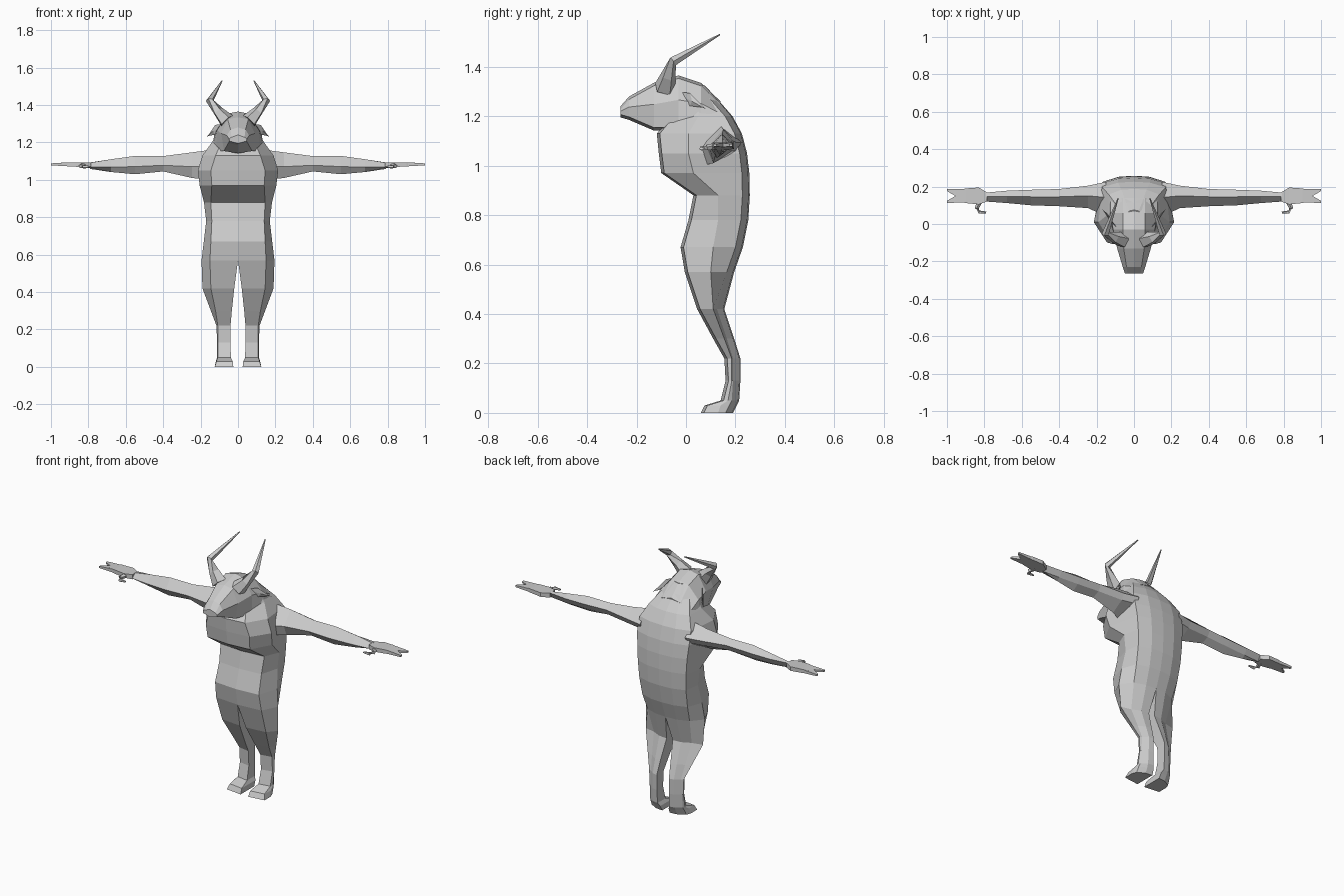
import bpy, bmesh, math
from mathutils import Vector

hide = bpy.data.materials.new("pale grey hide")
hide.diffuse_color = (0.6, 0.6, 0.6, 1)


def make(name, rings):
    """Loft closed rings on the +x side, cap the ends, then mirror across x."""
    bm = bmesh.new()
    for s in (1, -1):
        rows = [[bm.verts.new((p[0] * s, p[1], p[2])) for p in r] for r in rings]
        n = len(rows[0])
        faces = []
        for a, b in zip(rows, rows[1:]):
            for i in range(n):
                j = (i + 1) % n
                faces.append((a[i], a[j], b[j], b[i]))
        faces += [rows[0], rows[-1]]
        for f in faces:
            if any(abs(v.co.x) > 1e-5 for v in f):   # no wall in the middle plane
                bm.faces.new(f)
    bmesh.ops.remove_doubles(bm, verts=bm.verts[:], dist=1e-4)
    bmesh.ops.recalc_face_normals(bm, faces=bm.faces[:])
    me = bpy.data.meshes.new(name)
    bm.to_mesh(me)
    bm.free()
    me.materials.append(hide)
    ob = bpy.data.objects.new(name, me)
    bpy.context.collection.objects.link(ob)
    return ob


def tube(path, sides=6):
    """Rings around a path of (point, radius) with any direction."""
    rings = []
    pts = [Vector(p) for p, r in path]
    for k, (p, r) in enumerate(path):
        d = (pts[min(k + 1, len(pts) - 1)] - pts[max(k - 1, 0)]).normalized()
        u = d.cross(Vector((0.3, 1, 0.1))).normalized()
        w = d.cross(u)
        rings.append([pts[k] + r * (math.cos(t) * u + math.sin(t) * w)
                      for t in [2 * math.pi * i / sides for i in range(sides)]])
    return rings


# Legs: z, inner x, front x, side x, back x, front y, side y, back y
legs = [(0.0, .025, .125, .125, .115, .06, .13, .19),
        (0.03, .028, .115, .118, .112, .075, .14, .205),
        (0.05, .038, .108, .112, .108, .14, .17, .215),
        (0.13, .04, .108, .112, .105, .16, .185, .22),
        (0.22, .04, .108, .115, .10, .155, .185, .22),
        (0.30, .033, .12, .145, .11, .11, .155, .195),
        (0.42, .02, .145, .19, .125, .045, .11, .155)]
# Torso up to the nape: same columns
torso = [(0.57, 0, .15, .195, .14, -.005, .10, .195),
         (0.67, 0, .145, .183, .15, -.022, .11, .23),
         (0.78, 0, .14, .17, .155, .01, .13, .252),
         (0.88, 0, .145, .182, .16, .03, .13, .258),
         (0.97, 0, .14, .205, .165, -.10, .03, .256),
         (1.05, 0, .145, .215, .172, -.11, .01, .247),
         (1.13, 0, .12, .19, .17, -.118, .01, .226),
         (1.20, 0, .09, .14, .135, -.06, .05, .188),
         (1.28, 0, .07, .095, .085, -.03, .05, .118),
         (1.325, 0, .04, .06, .05, -.02, .03, .075)]
make("body_and_legs", [[(xi, yf, z), (xf, yf + .012, z), (xs, ys, z),
                        (xb, yb - .03, z), (xb * .5 + xi * .5, yb - .005, z), (xi, yb, z)]
                       for z, xi, xf, xs, xb, yf, ys, yb in legs + torso])

# Head: y, top z, bottom z, top x, middle x, bottom x
head = [(-.265, 1.24, 1.195, .035, .048, .045),
        (-.23, 1.28, 1.185, .04, .06, .052),
        (-.13, 1.335, 1.142, .055, .09, .075),
        (-.03, 1.365, 1.145, .06, .112, .115),
        (.06, 1.335, 1.15, .06, .125, .14),
        (.14, 1.26, 1.15, .06, .125, .14)]
make("head", [[(0, y, t), (a, y, t - .012), (m, y, t * .55 + b * .45), (c, y, b + .012), (0, y, b)]
              for y, t, b, a, m, c in head])

# Arms: x, front y, back y, bottom z, top z
arms = [(.15, .04, .225, 1.0, 1.16), (.245, .085, .205, 1.01, 1.147),
        (.40, .095, .187, 1.045, 1.127), (.55, .10, .183, 1.03, 1.128),
        (.68, .112, .178, 1.042, 1.11), (.79, .12, .168, 1.064, 1.092)]
make("arms", [[(x, f, m - .008), (x, f * .45 + b * .55, t), (x, b, m + .015),
               (x, b - .02, m - .02), (x, f + .025, d)]
              for x, f, b, d, t in arms for m in [(d + t) / 2]])

# Hands: flat palms, two outer fingers with a notch, curled thumbs
make("palms", [[(x, f, z - h), (x, b, z - h), (x, b, z + h), (x, f, z + h)]
               for x, f, b, z, h in [(.785, .12, .168, 1.078, .014), (.83, .105, .195, 1.08, .012),
                                     (.90, .112, .19, 1.083, .011), (.955, .125, .178, 1.083, .008)]])
for name, y0, y1, tip in (("front_fingers", .114, .15, .118), ("back_fingers", .15, .188, .182)):
    make(name, [[(x, a, 1.083 - h), (x, b, 1.083 - h), (x, b, 1.083 + h), (x, a, 1.083 + h)]
                for x, a, b, h in [(.90, y0, y1, .01), (.955, y0, y1, .008),
                                   (1.0, tip - .006, tip + .006, .005)]])
make("thumbs", tube([((.825, .12, 1.078), .014), ((.84, .085, 1.073), .012),
                     ((.828, .063, 1.07), .01), ((.79, .062, 1.07), .005)], 5))

# Horns: out from the brow, then bent up and back to a point
make("horns", tube([((.06, -.085, 1.315), .045), ((.105, -.072, 1.365), .03),
                    ((.152, -.052, 1.422), .02), ((.085, .137, 1.53), .003)], 5))

# Ears: thin leaf shapes pointing out, back and down
make("ears", [[(x, y, z + h), (x + .012, y + .01, z - .008), (x, y, z - h), (x - .012, y - .01, z)]
              for x, y, z, h in [(.09, -.02, 1.285, .012), (.122, .015, 1.268, .026),
                                 (.157, .068, 1.238, .003)]])
